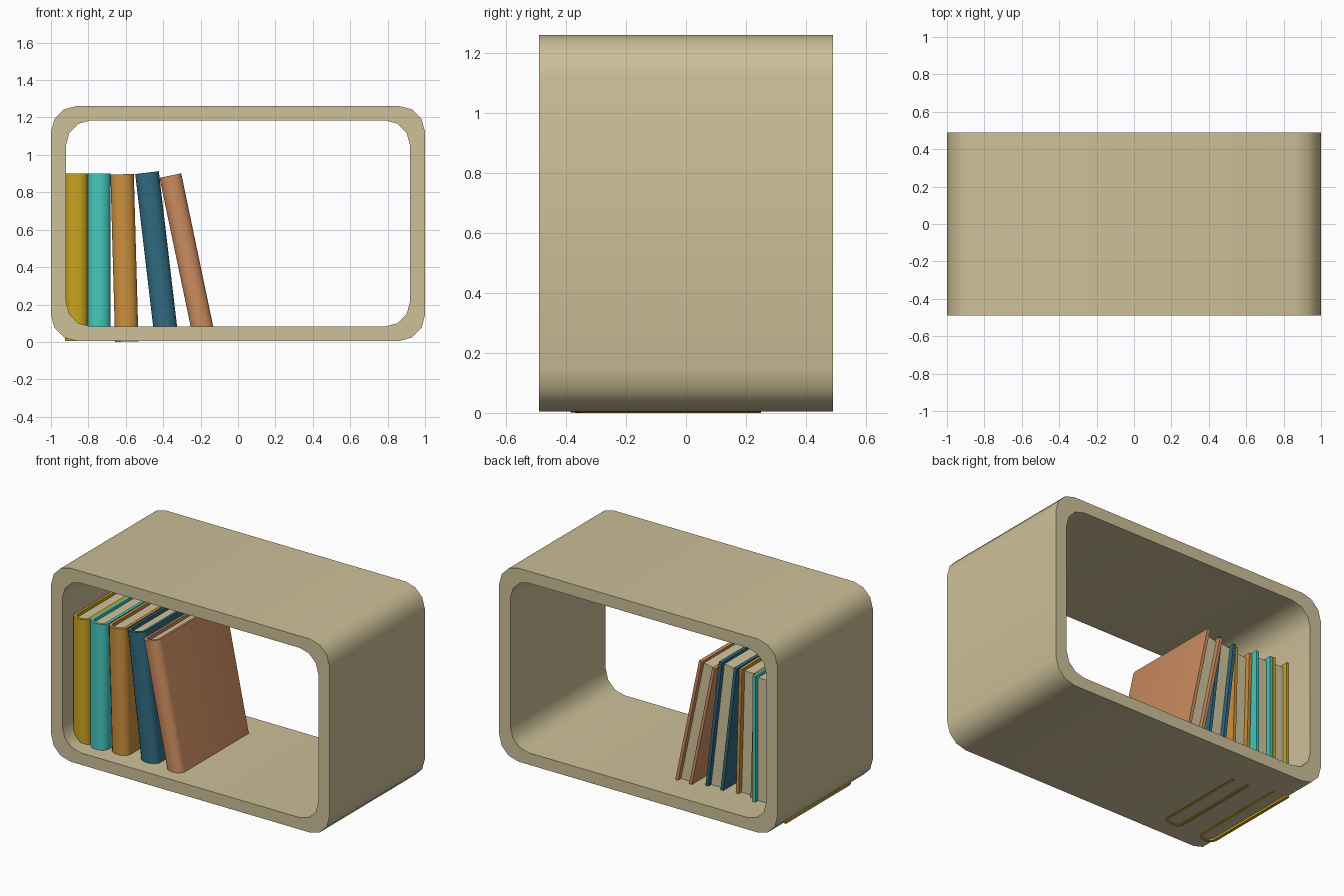
import bpy, bmesh, math

if "Cube" in bpy.data.objects:
    bpy.data.objects.remove(bpy.data.objects["Cube"])


def mat(name, r, g, b):
    def lin(c):
        c /= 255
        return c / 12.92 if c <= 0.04045 else ((c + 0.055) / 1.055) ** 2.4
    m = bpy.data.materials.new(name)
    m.diffuse_color = (lin(r), lin(g), lin(b), 1)
    m.use_nodes = True
    m.node_tree.nodes["Principled BSDF"].inputs["Base Color"].default_value = m.diffuse_color
    return m


def finish(name, bm, material, angle=40):
    bmesh.ops.recalc_face_normals(bm, faces=bm.faces)
    me = bpy.data.meshes.new(name)
    bm.to_mesh(me)
    bm.free()
    ob = bpy.data.objects.new(name, me)
    bpy.context.collection.objects.link(ob)
    me.materials.append(material)
    bpy.ops.object.select_all(action='DESELECT')
    ob.select_set(True)
    bpy.context.view_layer.objects.active = ob
    bpy.ops.object.shade_smooth_by_angle(angle=math.radians(angle))
    return ob


def strip(name, outer, inner, a, b, place, closed, material):
    """Wall between two matching outlines, extruded from a to b."""
    bm = bmesh.new()
    rows = [[bm.verts.new(place(p, q, d)) for p, q in pts]
            for pts, d in ((outer, a), (inner, a), (inner, b), (outer, b))]
    n = len(outer)
    for i in range(n if closed else n - 1):
        j = (i + 1) % n
        for k in range(4):
            r, s = rows[k], rows[(k + 1) % 4]
            bm.faces.new((r[i], r[j], s[j], s[i]))
    if not closed:
        bm.faces.new([r[0] for r in rows])
        bm.faces.new([r[-1] for r in rows])
    return finish(name, bm, material)


def prism(name, pts, a, b, material):
    bm = bmesh.new()
    f = bm.faces.new([bm.verts.new((x, y, a)) for x, y in pts])
    ext = bmesh.ops.extrude_face_region(bm, geom=[f], use_keep_orig=True)
    for v in ext['geom']:
        if isinstance(v, bmesh.types.BMVert):
            v.co.z = b
    return finish(name, bm, material)


def rounded_rect(x0, x1, z0, z1, r, seg=3):
    pts = []
    for k, (cx, cz) in enumerate(((x1 - r, z1 - r), (x0 + r, z1 - r),
                                  (x0 + r, z0 + r), (x1 - r, z0 + r))):
        for i in range(seg + 1):
            t = math.pi / 2 * (k + i / seg)
            pts.append((cx + r * math.cos(t), cz + r * math.sin(t)))
    return pts


def u_profile(w, front, back, bulge, inset, seg=8):
    """Top outline of a cover: side, rounded spine, side."""
    c, half = w / 2, w / 2 - inset
    arc = [(c - half * math.cos(math.pi * i / seg),
            front - (bulge - inset) * math.sin(math.pi * i / seg))
           for i in range(seg + 1)]
    return [(c - half, back)] + arc + [(c + half, back)]


tan = mat("shelf_tan", 205, 192, 152)
paper = mat("paper", 208, 195, 156)

# Rounded open shelf
strip("shelf", rounded_rect(-1, 1, 0.005, 1.262, 0.14),
      rounded_rect(-0.92, 0.92, 0.082, 1.185, 0.135),
      -0.49, 0.49, lambda p, q, d: (p, d, q), True, tan)

# Books: name, material, left x, bottom z, lean, width, height, front, back
books = [
    ("yellow", mat("yellow", 203, 164, 32), -0.925, 0.004, 0, 0.123, 0.896, -0.36, 0.295),
    ("teal", mat("teal", 68, 200, 188), -0.804, 0.006, 0, 0.123, 0.894, -0.355, 0.29),
    ("orange", mat("orange", 204, 144, 60), -0.657, 0.0, 1.6, 0.125, 0.895, -0.34, 0.25),
    ("blue", mat("blue", 48, 106, 128), -0.445, 0.008, 6.7, 0.127, 0.896, -0.335, 0.265),
    ("copper", mat("copper", 204, 140, 96), -0.238, 0.01, 11.8, 0.118, 0.886, -0.355, 0.30),
]
for name, m, x, z, lean, w, h, front, back in books:
    t = 0.02
    cover = strip(name + "_book_cover", u_profile(w, front, back, 0.045, 0),
                  u_profile(w, front, back, 0.045, t), 0, h,
                  lambda p, q, d: (p, q, d), False, m)
    pages = prism(name + "_book_pages", u_profile(w, front, back - 0.03, 0.045, t),
                  0.02, h - 0.02, paper)
    for ob in (cover, pages):
        ob.location = (x, 0, z)
        ob.rotation_euler.y = -math.radians(lean)
